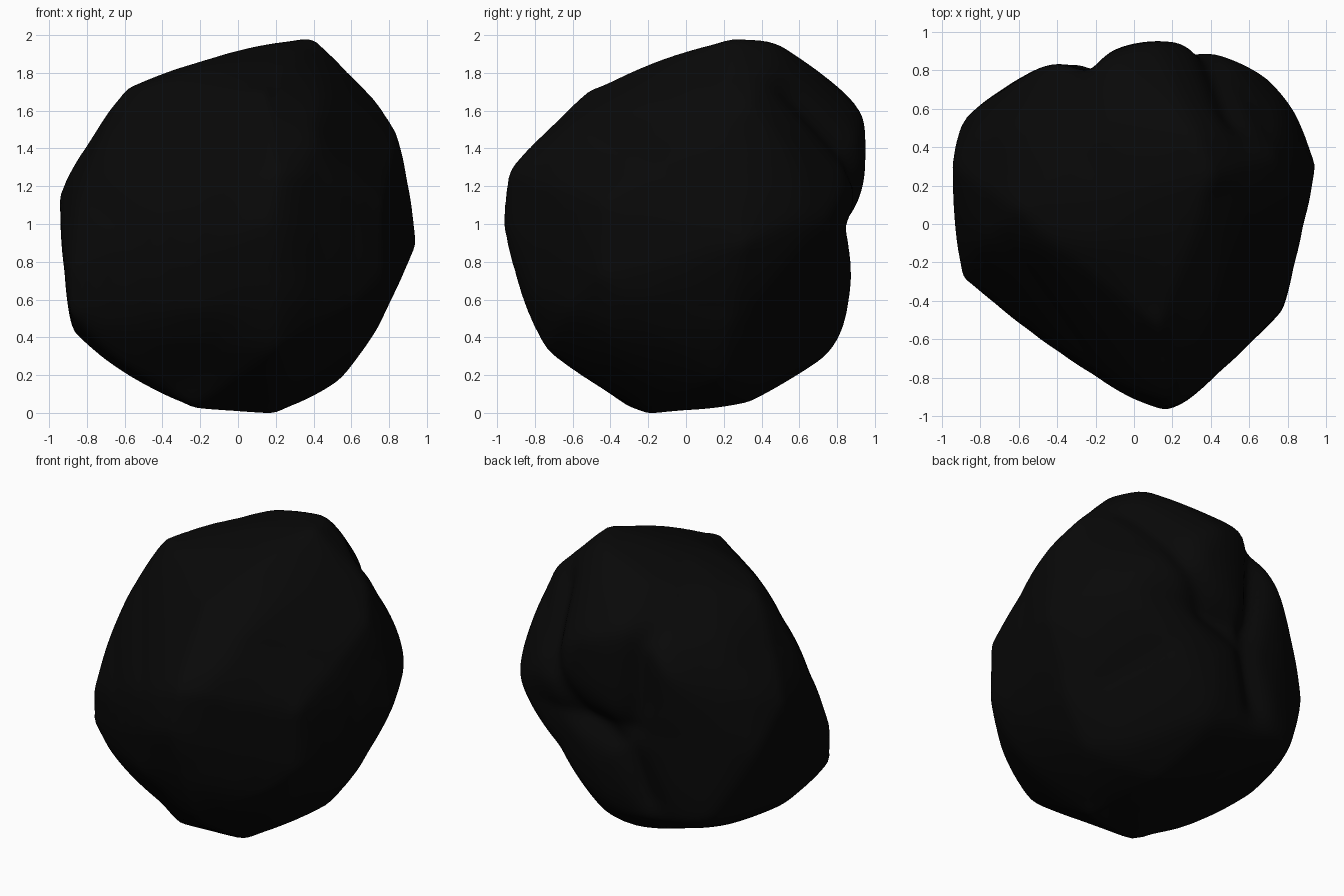
import bpy
import bmesh
from math import radians, degrees, atan2, sin, cos, exp
from mathutils import Vector
from mathutils.bvhtree import BVHTree

cube = bpy.data.objects.get("Cube")
if cube:
    bpy.data.objects.remove(cube, do_unlink=True)

# Cross profiles of the rock: (turn, tilt, radii in hundredths at even angles)
PROFILES = [
    (0, 0, [94, 92, 97, 99, 101, 102, 95, 91, 91, 92, 90, 94,
            94, 95, 102, 104, 100, 100, 99, 100, 98, 94, 90, 91]),
    (90, 0, [83, 98, 110, 108, 108, 103, 94, 90, 88, 88, 91, 98,
             98, 95, 97, 100, 102, 101, 98, 98, 100, 101, 97, 89]),
    (0, 90, [87, 97, 101, 107, 99, 97, 94, 85, 94, 97, 105, 99,
             95, 93, 84, 80, 80, 84, 94, 99, 90, 87, 89, 85]),
    (35, 25, [102, 97, 111, 93, 93, 86, 87, 95, 91, 101, 99, 93]),
    (215, 25, [79, 72, 77, 89, 102, 100, 105, 90, 100, 97, 104, 103]),
    (145, -25, [101, 102, 109, 113, 96, 84, 88, 98, 99, 103, 104, 106]),
]

# Corners where the broad facets meet, in hundredths
CORNERS = [
    (40, 24, 100), (32, 47, 99), (-60, 7, 73), (-13, 55, 88), (-12, 88, 68),
    (10, 95, 57), (20, 98, 25), (78, 74, 11), (95, 31, -10), (-90, 56, -12),
    (-95, 31, 17), (16, -98, 2), (20, -20, -100), (-25, -29, -97), (55, 19, -82),
    (10, 34, -94), (0, 81, -65), (74, 23, -55), (-87, 10, -57), (-89, -28, -23),
    (-89, -28, -47), (13, -54, 71), (20, -94, 30), (20, -75, -66), (77, -45, 12),
    (77, -45, -27), (73, 35, 67), (55, 26, 82), (84, 20, 50), (89, 30, 25),
    (-47, 82, 40), (-67, 71, -55),
]

# Creases across the back, as (x, z) paths
CREASES = [
    [(0.50, 0.70), (0.36, 0.28), (0.14, 0.0), (-0.16, -0.13), (-0.30, -0.48)],
    [(-0.16, -0.13), (-0.25, 0.2), (-0.27, 0.6)],
]


def basis(turn, tilt):
    """Right and up directions of a profile plane."""
    a, e = radians(turn), radians(tilt)
    right = Vector((cos(a), sin(a), 0))
    up = Vector((-sin(a) * sin(e), cos(a) * sin(e), cos(e)))
    return right, up


def profile_radius(radii, u, v):
    """Radius of a profile in the direction (u, v)."""
    place = (degrees(atan2(v, u)) % 360) / 360 * len(radii)
    i = int(place)
    a, b = radii[i % len(radii)], radii[(i + 1) % len(radii)]
    return (a + (b - a) * (place - i)) / 100


def rounded_radius(d, planes):
    """Soft minimum of all profiles in the direction d."""
    total = 0
    for right, up, radii in planes:
        u, v = d.dot(right), d.dot(up)
        length = Vector((u, v)).length
        if length > 0.3:
            total += (length / profile_radius(radii, u, v)) ** 40
    return 1.015 * total ** (-1 / 40)


def rock_radius(d, planes, facets):
    """Mix the rounded form with the faceted one, keeping the back hollows."""
    rounded = rounded_radius(d, planes)
    faceted = facets.ray_cast(Vector(), d)[0].length
    if rounded > faceted:
        return (rounded + faceted) / 2
    hollow = max(0, min(1, (d.y - 0.3) / 0.4))
    return faceted + (rounded - faceted) * hollow


def crease_depth(p):
    """Shallow valley that follows the crease paths on the back."""
    if p.y < 0.2:
        return 0
    q = Vector((p.x, p.z))
    nearest = 9
    for path in CREASES:
        for start, end in zip(path, path[1:]):
            a, b = Vector(start), Vector(end)
            t = (q - a).dot(b - a) / (b - a).length_squared
            nearest = min(nearest, (q - a.lerp(b, max(0, min(1, t)))).length)
    return 0.05 * exp(-(nearest / 0.08) ** 2)


# Faceted form: the hull of the corners
hull = bmesh.new()
for corner in CORNERS:
    hull.verts.new(Vector(corner) / 100)
bmesh.ops.convex_hull(hull, input=hull.verts)
facets = BVHTree.FromBMesh(hull)
hull.free()

# Rock body: a ball pressed to both forms, creased and softened
planes = [(*basis(turn, tilt), radii) for turn, tilt, radii in PROFILES]
bm = bmesh.new()
bmesh.ops.create_icosphere(bm, subdivisions=6, radius=1)
for v in bm.verts:
    d = v.co.normalized()
    v.co = d * rock_radius(d, planes, facets)
    v.co -= d * crease_depth(v.co)
for _ in range(2):
    bmesh.ops.smooth_vert(bm, verts=bm.verts, factor=0.5,
                          use_axis_x=True, use_axis_y=True, use_axis_z=True)
for f in bm.faces:
    f.smooth = True

# Stand the rock on the ground
lowest = min(v.co.z for v in bm.verts)
bmesh.ops.translate(bm, verts=bm.verts, vec=(0, 0, -lowest))

mesh = bpy.data.meshes.new("rock_body")
bm.to_mesh(mesh)
bm.free()
rock = bpy.data.objects.new("rock_body", mesh)
bpy.context.collection.objects.link(rock)

# Dark stone colour
stone = bpy.data.materials.new("near_black_stone")
stone.use_nodes = True
colour = (0.0025, 0.0025, 0.0025, 1)
stone.diffuse_color = colour
shader = next(n for n in stone.node_tree.nodes if n.type == 'BSDF_PRINCIPLED')
shader.inputs["Base Color"].default_value = colour
shader.inputs["Roughness"].default_value = 0.9
mesh.materials.append(stone)
